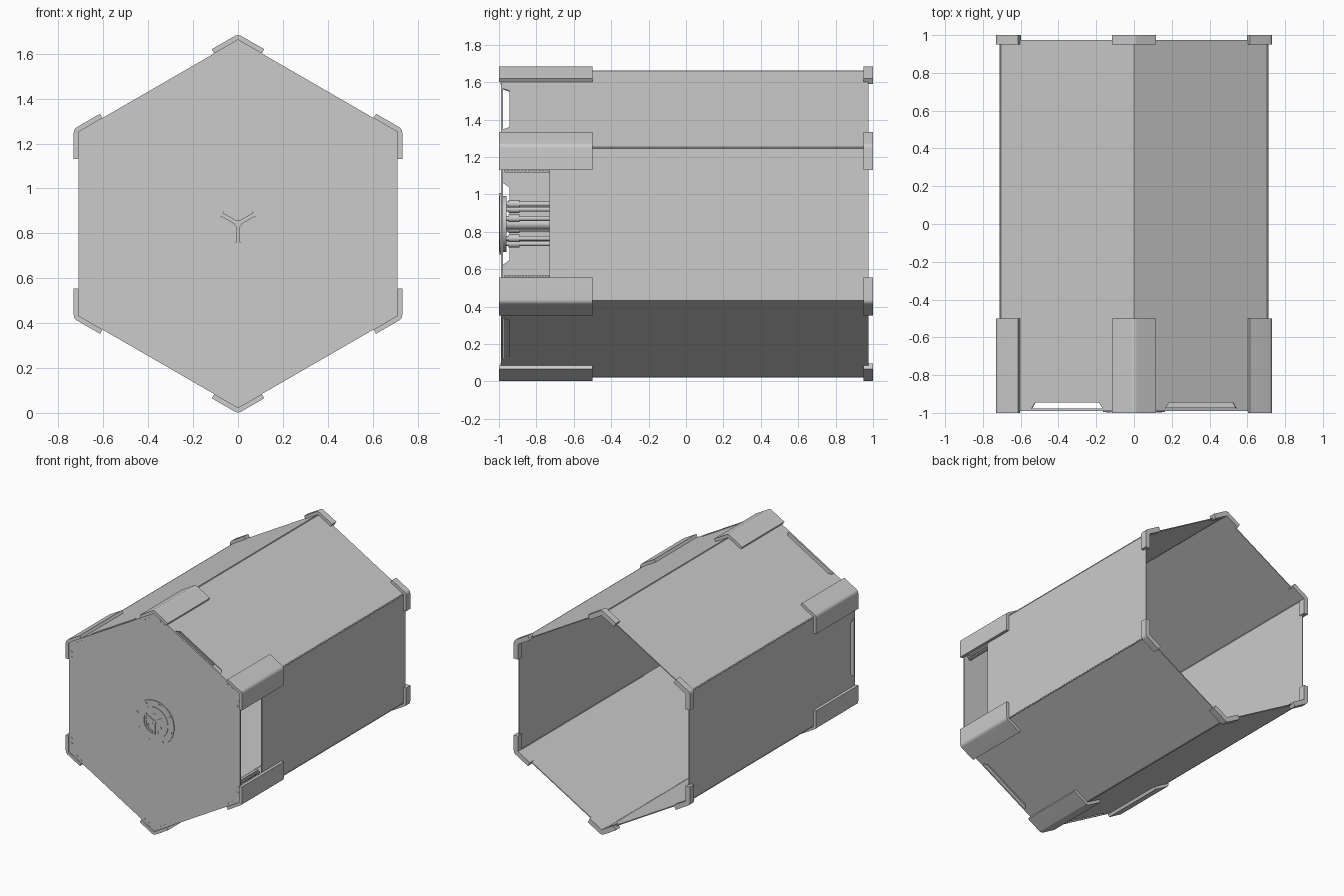
import bpy, bmesh, math
from mathutils import Matrix, Vector

cube = bpy.data.objects.get("Cube")
if cube:
    bpy.data.objects.remove(cube, do_unlink=True)

grey = bpy.data.materials.new("plain_grey")
grey.use_nodes = True
COLOUR = (0.6, 0.6, 0.6, 1)
grey.diffuse_color = COLOUR
for node in grey.node_tree.nodes:
    if node.type == 'BSDF_PRINCIPLED':
        node.inputs["Base Color"].default_value = COLOUR

CENTRE = Matrix.Translation((0, 0, 0.8425))
APOTHEM = 0.71
EDGE = APOTHEM / math.sqrt(3)          # half the length of a hexagon side
SIN60 = math.sin(math.pi / 3)


def turn(k):
    """Frame of hexagon side or corner k, about the long axis."""
    return CENTRE @ Matrix.Rotation(k * math.pi / 3, 4, 'Y')


def finish(name, bm, matrix, smooth=False):
    bm.transform(matrix)
    bmesh.ops.recalc_face_normals(bm, faces=bm.faces)
    mesh = bpy.data.meshes.new(name)
    bm.to_mesh(mesh)
    bm.free()
    mesh.materials.append(grey)
    obj = bpy.data.objects.new(name, mesh)
    bpy.context.collection.objects.link(obj)
    if smooth:
        bpy.ops.object.select_all(action='DESELECT')
        obj.select_set(True)
        bpy.context.view_layer.objects.active = obj
        bpy.ops.object.shade_smooth_by_angle(angle=math.radians(30))
    return obj


def prism(name, points, depth, matrix=CENTRE, smooth=False):
    """Extrude a flat outline along a vector."""
    bm = bmesh.new()
    face = bm.faces.new([bm.verts.new(p) for p in points])
    new = bmesh.ops.extrude_face_region(bm, geom=[face], use_keep_orig=True)["geom"]
    moved = [g for g in new if isinstance(g, bmesh.types.BMVert)]
    bmesh.ops.translate(bm, verts=moved, vec=Vector(depth))
    return finish(name, bm, matrix, smooth)


def box(name, low, high, matrix=CENTRE):
    (x0, y0, z0), (x1, y1, z1) = low, high
    pts = [(x0, y0, z0), (x1, y0, z0), (x1, y0, z1), (x0, y0, z1)]
    return prism(name, pts, (0, y1 - y0, 0), matrix)


def rod(name, x, z, radius, y0, y1, matrix=CENTRE, sides=16):
    """Cylinder along y."""
    pts = [(x + radius * math.cos(a), y0, z + radius * math.sin(a))
           for a in (i * math.tau / sides for i in range(sides))]
    return prism(name, pts, (0, y1 - y0, 0), matrix, True)


def ring(name, inner, outer, y0, y1):
    """Flat ring about the long axis."""
    bm = bmesh.new()
    vs = [bm.verts.new((r, y, 0)) for r, y in
          ((inner, y0), (outer, y0), (outer, y1), (inner, y1))]
    edges = [bm.edges.new((vs[i], vs[(i + 1) % 4])) for i in range(4)]
    bmesh.ops.spin(bm, geom=vs + edges, cent=(0, 0, 0), axis=(0, 1, 0),
                   angle=math.tau, steps=64, use_merge=True)
    bmesh.ops.remove_doubles(bm, verts=bm.verts, dist=1e-5)
    return finish(name, bm, CENTRE, True)


def wall(name, k, mouth, floor, depth):
    """Side panel with a notch in its front edge."""
    front, back = -0.98, 0.975
    outline = [(-EDGE, front), (-mouth, front), (-floor, depth), (floor, depth),
               (mouth, front), (EDGE, front), (EDGE, back), (-EDGE, back)]
    pts = [(APOTHEM, y, u) for u, y in outline]
    return prism(name, pts, (-0.007, 0, 0), turn(k))


def bracket(name, k, y0, y1, thickness, trim=()):
    """Rounded V-shaped guard around hexagon corner k."""
    top, radius, arm = 0.845, 0.03, 0.135
    pts = []
    for i in range(9):
        a = math.radians(60 + i * 60 / 8)
        pts.append((radius * math.cos(a), y0,
                    top - radius / SIN60 + radius * math.sin(a)))
    end = Vector((-arm * SIN60, y0, top - arm / 2))
    inward = Vector((thickness / 2, 0, -thickness * SIN60))
    low = end + inward
    apex = (0, y0, top - thickness / SIN60)
    pts += [end, low, apex, (-low.x, y0, low.z), (-end.x, y0, end.z)]
    return prism(name, pts, (0, y1 - y0, 0), turn(k), True)


# Six side panels: the right one has the large loading window
names = ["right", "lower_right", "lower_left", "left", "upper_left", "upper_right"]
for k, side in enumerate(names):
    if side == "right":
        wall("right_wall", k, 0.305, 0.305, -0.73)
    else:
        wall(side + "_wall", k, 0.22, 0.195, -0.945)

# Cover behind the lower right notch
box("notch_cover", (0.68, -0.975, -0.25), (0.69, -0.9, 0.25), turn(1))

# Corner guards and hinge seams
for k in range(6):
    bracket("front_corner_guard", k, -1.0, -0.5, 0.022)
    bracket("back_corner_guard", k, 0.95, 1.0, 0.035)
    rod("corner_seam", 0, APOTHEM / SIN60 - 0.005, 0.006, -0.5, 0.95, turn(k), 8)

# Front plate with its corner bolts
corners = [(APOTHEM / SIN60 * math.sin(k * math.pi / 3), -0.99,
            APOTHEM / SIN60 * math.cos(k * math.pi / 3)) for k in range(6)]
prism("front_plate", corners, (0, 0.012, 0))
for k in range(6):
    for s in (-1, 1):
        for u in (0.075, 0.115):
            d = APOTHEM - 0.02
            x = s * (u - 0.02) * SIN60
            z = d / SIN60 - (u - 0.02) / 2
            rod("plate_bolt", x, z, 0.006, -0.993, -0.985, turn(k), 10)

# Hub flange, raised ring and bolts
ring("hub_flange", 0.085, 0.165, -0.996, -0.98)
ring("hub_raised_ring", 0.083, 0.117, -1.0, -0.985)
for i in range(8):
    a = math.radians(28 + i * 45)
    rod("hub_bolt", 0.146 * math.cos(a), 0.146 * math.sin(a), 0.009, -0.999, -0.99)

# Three-spoke hub centre
rod("hub_centre", 0, 0, 0.016, -0.999, -0.985)
for i in range(3):
    frame = turn(2 * i + 3)
    box("hub_spoke", (-0.009, -0.997, 0), (0.009, -0.985, 0.086), frame)
    rod("hub_screw", 0, -0.06, 0.006, -0.995, -0.985, frame, 10)
    ring_part = [(0.07 * math.sin(a), -0.994, 0.07 * math.cos(a))
                 for a in (math.radians(10 + 10 * j) for j in range(11))]
    ring_part += [(p[0] * 1.2, p[1], p[2] * 1.2) for p in reversed(ring_part)]
    prism("hub_rim_segment", ring_part, (0, 0.008, 0), frame)

# Lock mechanism behind the hub
ring("mechanism_base", 0.02, 0.15, -0.98, -0.96)
for i in range(6):
    a = math.radians(15 + i * 60)
    x, z = 0.11 * math.cos(a), 0.11 * math.sin(a)
    rod("mechanism_rod", x, z, 0.013, -0.965, -0.65)
    rod("mechanism_collar", x, z, 0.02, -0.95, -0.89)
rod("mechanism_shaft", 0, 0, 0.03, -0.98, -0.65)

# Roller strips along the top and bottom of the window
for s in (-1, 1):
    box("window_rail", (0.66, -0.97, s * 0.29 - 0.016), (0.68, -0.73, s * 0.29 + 0.016))
    for i in range(16):
        y = -0.96 + i * 0.015
        pts = [(0.68, y + 0.006 * math.cos(a), s * 0.29 + 0.01 * math.sin(a))
               for a in (j * math.tau / 10 for j in range(10))]
        prism("window_roller", pts, (0.012, 0, 0), CENTRE, True)
